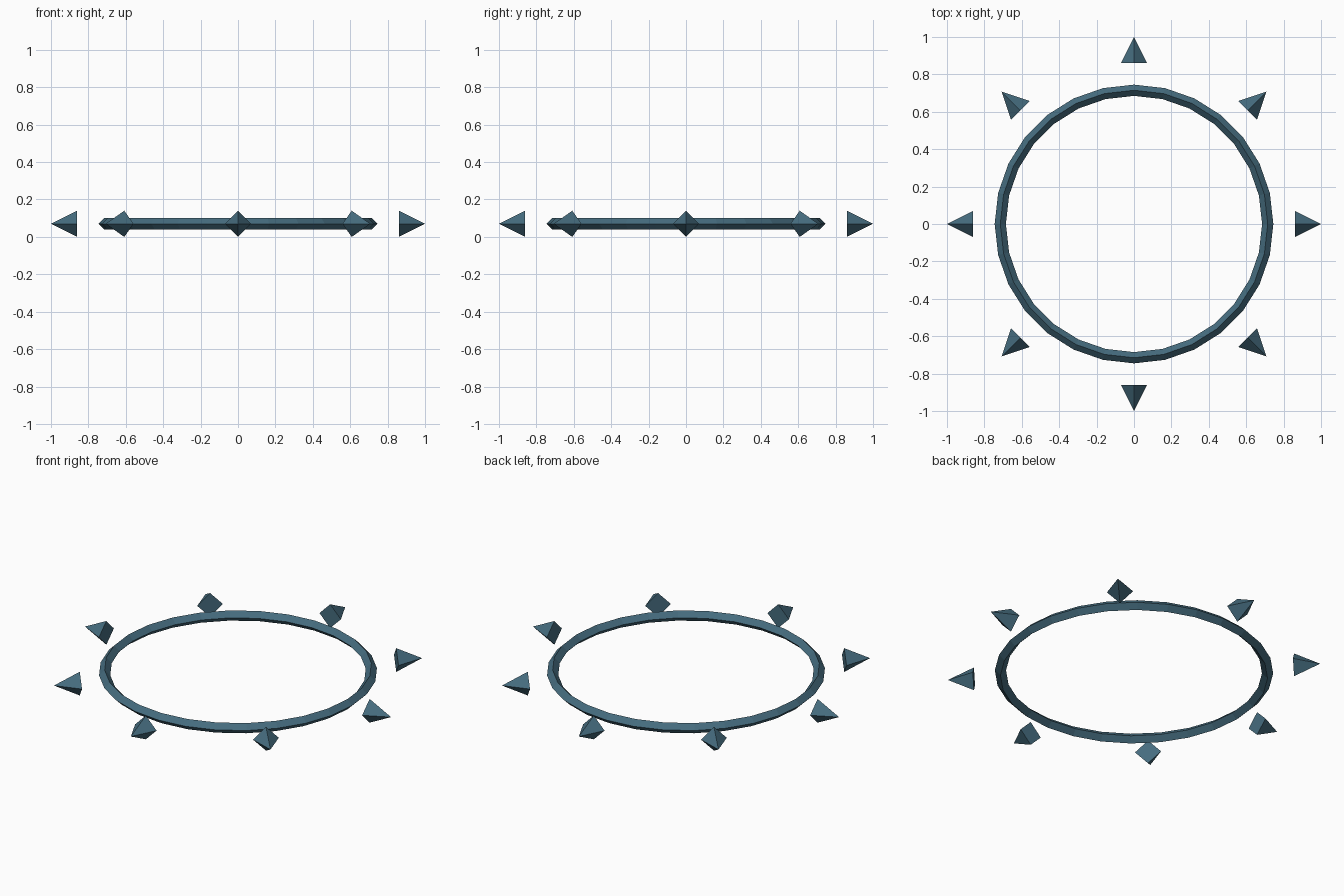
import bpy
from math import pi, cos, sin
from mathutils import Matrix

cube = bpy.data.objects.get("Cube")
if cube:
    bpy.data.objects.remove(cube, do_unlink=True)

MID = 0.07          # height of the ring's centre plane
SPIKES = 8
BASE, TIP = 0.86, 1.0

steel = bpy.data.materials.new("slate_blue")
steel.use_nodes = True
colour = (0.06, 0.15, 0.21, 1)
steel.diffuse_color = colour
steel.node_tree.nodes["Principled BSDF"].inputs["Base Color"].default_value = colour


def finish(name):
    obj = bpy.context.object
    obj.name = name
    obj.data.materials.append(steel)
    return obj


# Thin ring with a diamond cross-section
bpy.ops.mesh.primitive_torus_add(
    major_radius=0.715, minor_radius=0.03,
    major_segments=28, minor_segments=4, location=(0, 0, MID))
finish("ring")

# Four-sided spikes pointing outwards around the ring
for i in range(SPIKES):
    angle = i * 2 * pi / SPIKES
    bpy.ops.mesh.primitive_cone_add(vertices=4, radius1=0.07, radius2=0, depth=TIP - BASE)
    spike = finish(f"spike_{i + 1}")
    r = (BASE + TIP) / 2
    spike.matrix_world = (Matrix.Translation((r * cos(angle), r * sin(angle), MID))
                          @ Matrix.Rotation(angle, 4, "Z")
                          @ Matrix.Rotation(pi / 2, 4, "Y"))
